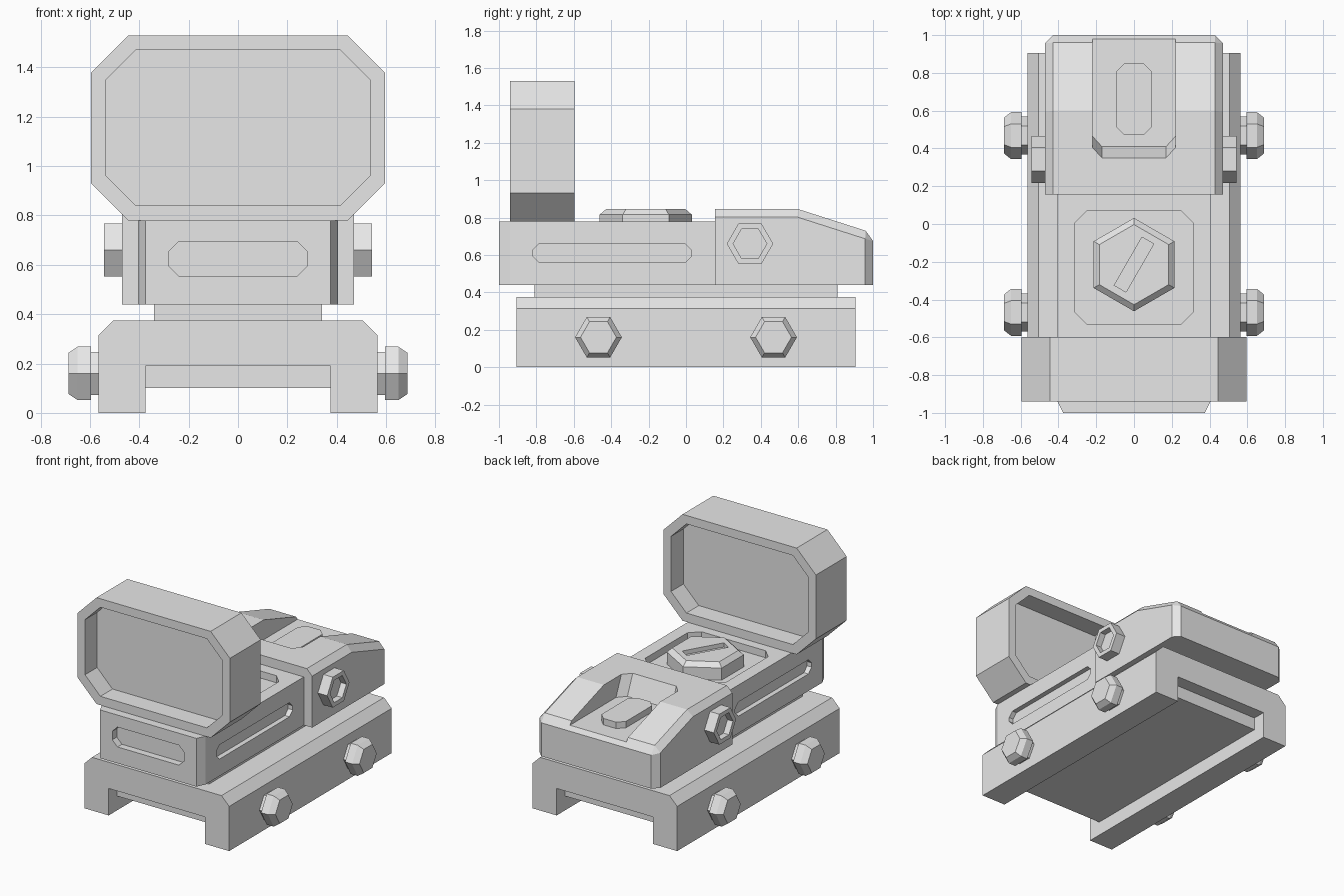
import bpy, bmesh
from math import cos, sin, pi, radians
from mathutils import Matrix

cube = bpy.data.objects.get("Cube")
if cube:
    bpy.data.objects.remove(cube, do_unlink=True)

grey = bpy.data.materials.new("plain grey")
grey.use_nodes = True
grey.diffuse_color = (0.8, 0.8, 0.8, 1)
grey.node_tree.nodes["Principled BSDF"].inputs["Base Color"].default_value = (0.8, 0.8, 0.8, 1)


def place(axis, u, v, w):
    """2D outline point (u, v) at position w along the axis."""
    return {"X": (w, u, v), "Y": (u, w, v), "Z": (u, v, w)}[axis]


def loft(name, axis, sections):
    """Closed solid through outlines [(position, points), ...]."""
    bm = bmesh.new()
    rings = [[bm.verts.new(place(axis, u, v, w)) for u, v in pts] for w, pts in sections]
    n = len(rings[0])
    for a, b in zip(rings, rings[1:]):
        for i in range(n):
            j = (i + 1) % n
            bm.faces.new((a[i], a[j], b[j], b[i]))
    bm.faces.new(rings[0])
    bm.faces.new(rings[-1])
    bmesh.ops.recalc_face_normals(bm, faces=bm.faces)
    mesh = bpy.data.meshes.new(name)
    bm.to_mesh(mesh)
    bm.free()
    mesh.materials.append(grey)
    obj = bpy.data.objects.new(name, mesh)
    bpy.context.scene.collection.objects.link(obj)
    return obj


def prism(name, axis, pts, a, b):
    return loft(name, axis, [(a, pts), (b, pts)])


def octagon(u0, u1, v0, v1, c):
    """Rectangle with chamfered corners."""
    return [(u0 + c, v0), (u1 - c, v0), (u1, v0 + c), (u1, v1 - c),
            (u1 - c, v1), (u0 + c, v1), (u0, v1 - c), (u0, v0 + c)]


def rect(u0, u1, v0, v1):
    return [(u0, v0), (u1, v0), (u1, v1), (u0, v1)]


def hexagon(u, v, r, turn=0.0):
    return [(u + r * cos(turn + i * pi / 3), v + r * sin(turn + i * pi / 3)) for i in range(6)]


def cut(obj, *cutters):
    """Subtract the cutters, then remove them."""
    for c in cutters:
        mod = obj.modifiers.new("cut", "BOOLEAN")
        mod.operation = "DIFFERENCE"
        mod.solver = "EXACT"
        mod.object = c
    deps = bpy.context.evaluated_depsgraph_get()
    mesh = bpy.data.meshes.new_from_object(obj.evaluated_get(deps))
    obj.modifiers.clear()
    obj.data = mesh
    for c in cutters:
        bpy.data.objects.remove(c, do_unlink=True)


# Mounting rail: channel section with chamfered shoulders
half = [(0.375, 0.19), (0.375, 0), (0.565, 0), (0.565, 0.315), (0.505, 0.375)]
prism("mount_rail", "Y", half + [(-x, z) for x, z in reversed(half)], -0.905, 0.905)
prism("rail_floor", "Z", rect(-0.375, 0.375, -0.81, 0.81), 0.1, 0.2)
prism("neck", "Z", rect(-0.34, 0.34, -0.81, 0.81), 0.37, 0.45)

# Front body with grooves and a top pocket
body = prism("front_body", "Z", [(-0.375, -1), (0.375, -1), (0.405, -0.94), (0.405, 0.16),
                                 (-0.405, 0.16), (-0.405, -0.94)], 0.44, 0.78)
side_groove = octagon(-0.82, 0.03, 0.56, 0.66, 0.035)
cut(body,
    prism("front_groove_cutter", "Y", octagon(-0.28, 0.28, 0.555, 0.695, 0.04), -1.1, -0.95),
    prism("left_groove_cutter", "X", side_groove, 0.37, 0.5),
    prism("right_groove_cutter", "X", side_groove, -0.5, -0.37),
    prism("pocket_cutter", "Z", octagon(-0.315, 0.315, -0.53, 0.07, 0.065), 0.73, 0.9))

# Slotted hexagonal dial
big, small = hexagon(0, -0.215, 0.247, pi / 2), hexagon(0, -0.215, 0.212, pi / 2)
dial = loft("adjustment_dial", "Z", [(0.72, big), (0.815, big), (0.845, small)])
slot = prism("slot_cutter", "Z", rect(-0.147, 0.147, -0.036, 0.036), 0.815, 0.9)
slot.data.transform(Matrix.Translation((0, -0.215, 0)) @ Matrix.Rotation(radians(60), 4, "Z"))
cut(dial, slot)

# Rear housing: sloped profile, bevelled on the top sides and rear edges
housing = prism("rear_housing", "X", [(0.155, 0.44), (1, 0.44), (1, 0.717),
                                      (0.6, 0.845), (0.155, 0.845)], -0.47, 0.47)
bm = bmesh.new()
bm.from_mesh(housing.data)
edges = []
for e in bm.edges:
    mid = (e.verts[0].co + e.verts[1].co) / 2
    on_side = abs(mid.x) > 0.4
    if (on_side and mid.y > 0.2 and mid.z > 0.5) or (not on_side and mid.y > 0.9 and mid.z > 0.6):
        edges.append(e)
bmesh.ops.bevel(bm, geom=edges, offset=0.042, segments=1, affect="EDGES")
bm.to_mesh(housing.data)
bm.free()


# Thumb channel cut in the housing, with a raised button inside
def channel(shift):
    return [(-0.22, 0.465 - shift), (-0.17, 0.41 - shift), (0.17, 0.41 - shift),
            (0.22, 0.465 - shift), (0.22, 1.1), (-0.22, 1.1)]


cut(housing, loft("channel_cutter", "Z", [(0.705, channel(0)), (0.9, channel(0.083))]))
prism("button", "Z", octagon(-0.095, 0.095, 0.47, 0.85, 0.045), 0.69, 0.75)

# Lens hood, hollow on both faces around a thin pane
hood = prism("lens_hood", "Y", octagon(-0.595, 0.595, 0.78, 1.53, 0.15), -0.94, -0.597)
opening = octagon(-0.535, 0.535, 0.842, 1.47, 0.12)
cut(hood,
    prism("front_opening_cutter", "Y", opening, -1.1, -0.805),
    prism("rear_opening_cutter", "Y", opening, -0.735, -0.5))

# Side nuts and rail bolts, on both sides
for side, s in (("left", 1), ("right", -1)):
    nut = prism(side + "_side_nut", "X", hexagon(0.342, 0.66, 0.124), s * 0.46, s * 0.543)
    cut(nut, prism("socket_cutter", "X", hexagon(0.342, 0.66, 0.09), s * 0.5, s * 0.6))
    for end, y in (("front", -0.468), ("rear", 0.468)):
        steps = [(0.55, 0.1), (0.595, 0.1), (0.595, 0.125), (0.65, 0.125), (0.687, 0.096)]
        loft(f"{end}_{side}_rail_bolt", "X",
             [(s * x, hexagon(y, 0.16, r)) for x, r in steps])
